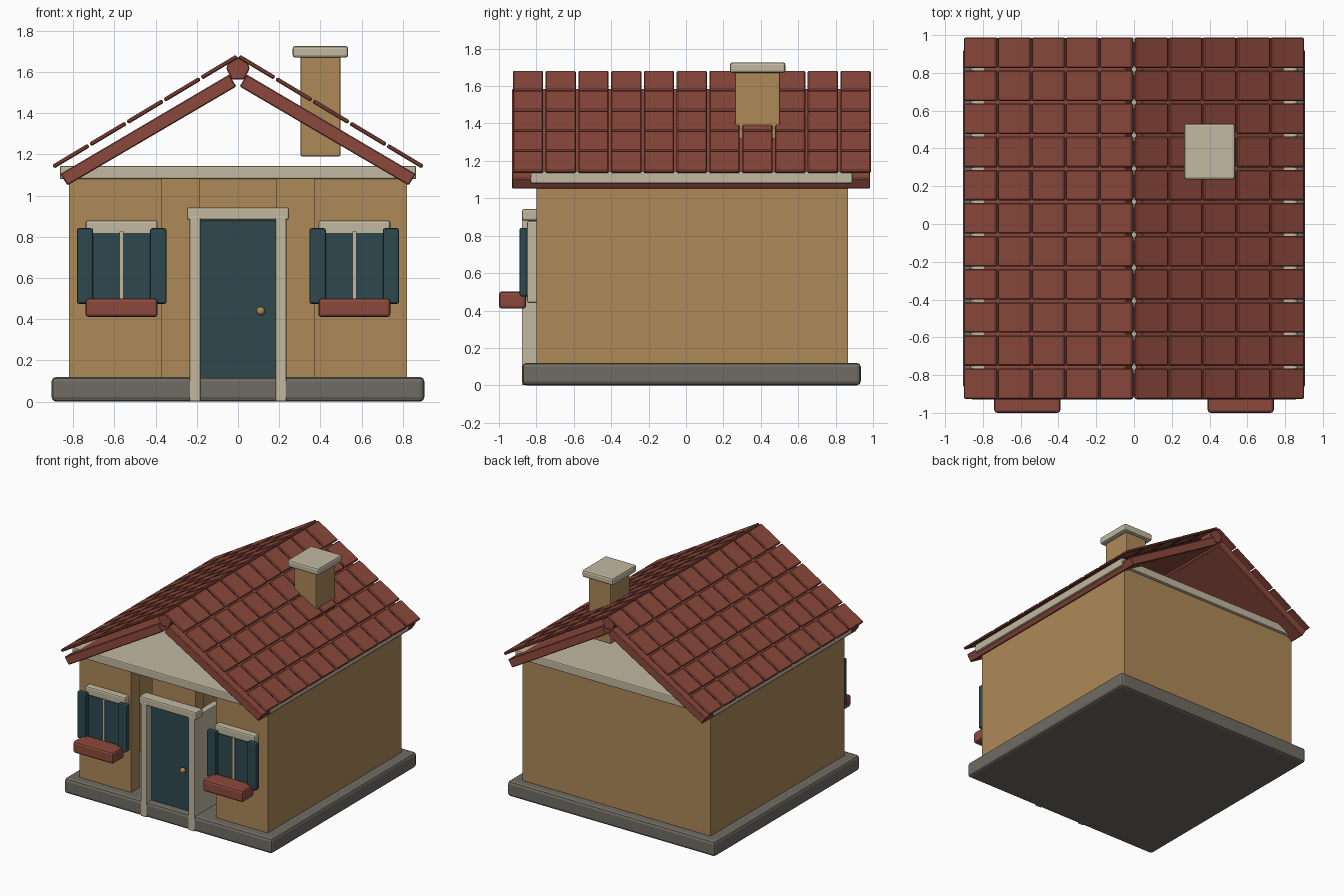
import bpy, bmesh, math
from mathutils import Matrix, Vector

cube = bpy.data.objects.get("Cube")
if cube:
    bpy.data.objects.remove(cube, do_unlink=True)


def material(name, r, g, b):
    m = bpy.data.materials.new(name)
    m.use_nodes = True
    lin = [((c / 255 + 0.055) / 1.055) ** 2.4 for c in (r, g, b)] + [1.0]
    m.diffuse_color = lin
    m.node_tree.nodes["Principled BSDF"].inputs["Base Color"].default_value = lin
    return m


CREAM = material("cream trim", 194, 184, 161)
TAN = material("tan plaster", 174, 137, 88)
RED = material("terracotta red", 140, 73, 60)
TEAL = material("dark teal", 45, 73, 79)
STONE = material("grey stone", 112, 108, 99)
BRASS = material("brass", 180, 135, 80)


def finish(name, bm, mat, bevel=0.0, segments=2):
    bmesh.ops.recalc_face_normals(bm, faces=bm.faces)
    mesh = bpy.data.meshes.new(name)
    bm.to_mesh(mesh)
    bm.free()
    mesh.materials.append(mat)
    ob = bpy.data.objects.new(name, mesh)
    bpy.context.collection.objects.link(ob)
    if bevel:
        mod = ob.modifiers.new("Bevel", 'BEVEL')
        mod.width, mod.segments = bevel, segments
    return ob


def box(name, xs, ys, zs, mat, bevel=0.0, mirror=False):
    """Box between the given limits, optionally mirrored across x = 0."""
    bm = bmesh.new()
    lo, hi = Vector((xs[0], ys[0], zs[0])), Vector((xs[1], ys[1], zs[1]))
    bmesh.ops.create_cube(bm, size=1, matrix=Matrix.Translation((lo + hi) / 2)
                          @ Matrix.Diagonal((hi - lo).to_4d()))
    ob = finish(name, bm, mat, bevel)
    if mirror:
        ob.modifiers.new("Mirror", 'MIRROR')
    return ob


def prism(name, profile, ys, mat, bevel=0.0):
    """Extrude an x-z outline along y."""
    bm = bmesh.new()
    face = bm.faces.new([bm.verts.new((x, ys[0], z)) for x, z in profile])
    out = bmesh.ops.extrude_face_region(bm, geom=[face])
    verts = [v for v in out["geom"] if isinstance(v, bmesh.types.BMVert)]
    bmesh.ops.translate(bm, vec=(0, ys[1] - ys[0], 0), verts=verts)
    return finish(name, bm, mat, bevel, 1)


def array(ob, count, offset):
    mod = ob.modifiers.new("Array", 'ARRAY')
    mod.count = count
    mod.use_relative_offset = False
    mod.use_constant_offset = True
    mod.constant_offset_displace = offset


# Base and hollow walls, with open slots beside the door
box("stone_base", (-0.905, 0.905), (-0.875, 0.935), (0, 0.12), STONE, 0.022)
WALL = (0.06, 1.09)
box("side_walls", (0.72, 0.82), (-0.7, 0.77), WALL, TAN, mirror=True)
box("back_wall", (-0.82, 0.82), (0.77, 0.865), WALL, TAN)
box("front_walls", (0.37, 0.82), (-0.8, -0.7), WALL, TAN, mirror=True)
box("wall_above_door", (-0.19, 0.19), (-0.8, -0.7), (0.88, 1.09), TAN)
box("ceiling_slab", (-0.865, 0.865), (-0.83, 0.89), (1.08, 1.145), CREAM, 0.008)

# Door with its frame
box("door", (-0.185, 0.185), (-0.82, -0.76), (0.11, 0.88), TEAL, 0.006)
box("door_posts", (0.182, 0.235), (-0.878, -0.56), (0.002, 0.9), CREAM, 0.006, mirror=True)
box("door_lintel", (-0.248, 0.248), (-0.876, -0.79), (0.882, 0.943), CREAM, 0.01)
bm = bmesh.new()
bmesh.ops.create_uvsphere(bm, u_segments=16, v_segments=10, radius=0.021,
                          matrix=Matrix.Translation((0.11, -0.845, 0.44)))
knob = finish("door_knob", bm, BRASS)
for p in knob.data.polygons:
    p.use_smooth = True
box("knob_stem", (0.102, 0.118), (-0.84, -0.81), (0.432, 0.448), BRASS)

# Windows, shutters and flower boxes
box("window_frames", (0.39, 0.74), (-0.85, -0.79), (0.44, 0.88), CREAM, 0.012, mirror=True)
box("window_panes", (0.42, 0.71), (-0.857, -0.848), (0.47, 0.82), TEAL, mirror=True)
box("window_bars", (0.555, 0.575), (-0.866, -0.845), (0.46, 0.825), CREAM, mirror=True)
for name, xs in (("inner_shutters", (0.347, 0.427)), ("outer_shutters", (0.703, 0.782))):
    box(name, xs, (-0.89, -0.848), (0.475, 0.842), TEAL, 0.01, mirror=True)
box("flower_boxes", (0.39, 0.74), (-1.0, -0.855), (0.41, 0.502), RED, 0.016, mirror=True)

# Roof boards
boards = prism("roof_boards", [(0.863, 1.105), (0.828, 1.05), (0.008, 1.53), (0.043, 1.588)],
               (-0.93, 0.985), RED, 0.005)
boards.modifiers.new("Mirror", 'MIRROR')

# Roof tiles: one tile repeated up the slope and along the length
SLOPE = math.atan(0.6)
PITCH = 0.1752
bm = bmesh.new()
bmesh.ops.create_cube(bm, size=1, matrix=Matrix.Translation((0.811, -0.845, 1.192))
                      @ Matrix.Rotation(SLOPE, 4, 'Y')
                      @ Matrix.Diagonal((0.2, 0.162, 0.02, 1)))
tiles = finish("roof_tiles", bm, RED, 0.006, 1)
array(tiles, 5, (-0.18, 0, 0.108))
array(tiles, 11, (0, PITCH, 0))
tiles.modifiers.new("Mirror", 'MIRROR')

# Ridge caps
ridge = prism("ridge_caps", [(0, 1.672), (0.05, 1.642), (0.056, 1.615), (0.03, 1.565),
                             (-0.03, 1.565), (-0.056, 1.615), (-0.05, 1.642)],
              (-0.912, -0.788), RED, 0.004)
array(ridge, 11, (0, PITCH, 0))

# Chimney
box("chimney_stack", (0.303, 0.498), (0.262, 0.503), (1.19, 1.68), TAN, 0.008)
box("chimney_cap", (0.265, 0.535), (0.235, 0.532), (1.67, 1.727), CREAM, 0.014)
